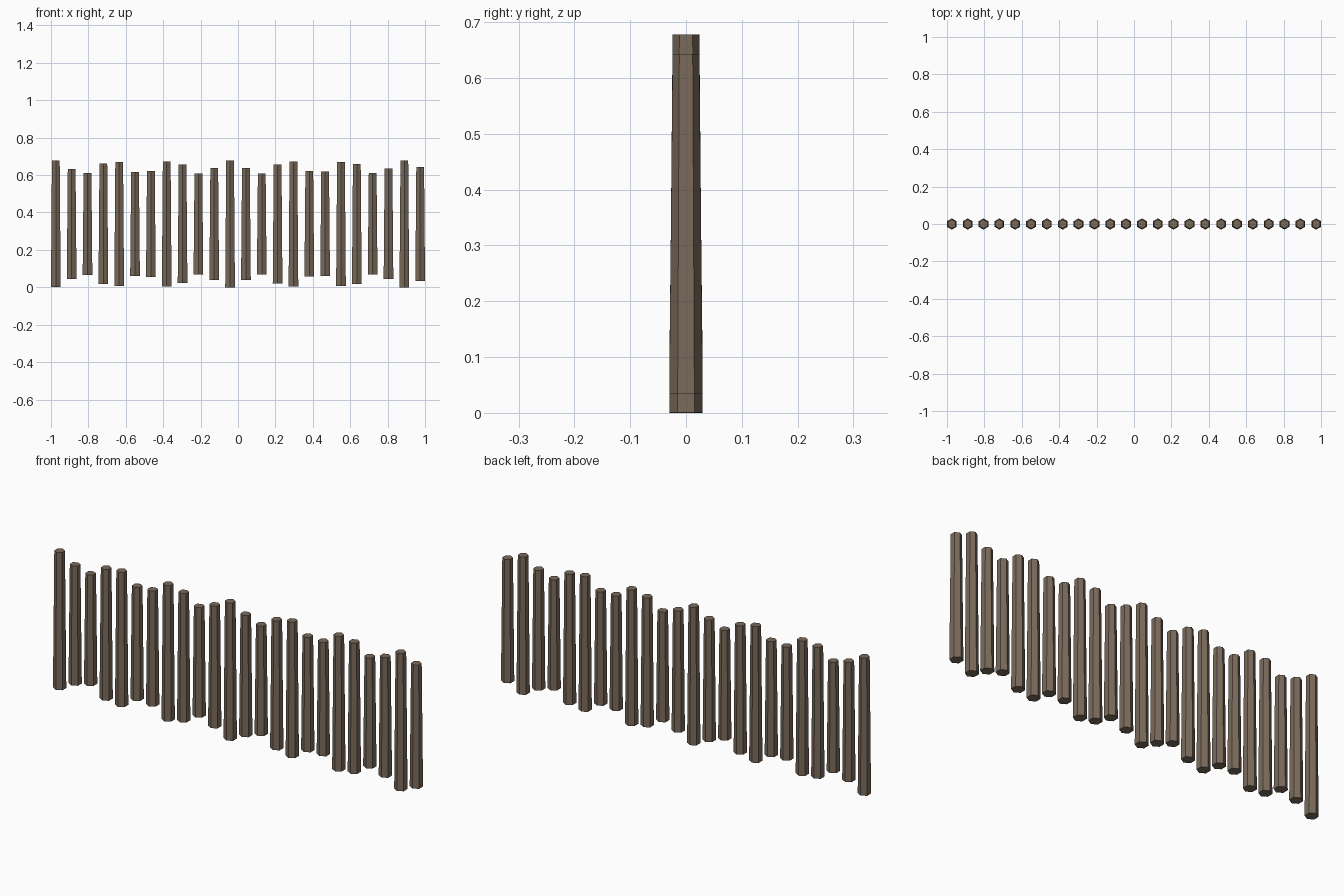
import bpy, math

if "Cube" in bpy.data.objects:
    bpy.data.objects.remove(bpy.data.objects["Cube"], do_unlink=True)

# Weathered wood colour
wood = bpy.data.materials.new("weathered_wood")
wood.use_nodes = True
colour = (0.195, 0.146, 0.105, 1)
wood.diffuse_color = colour
wood.node_tree.nodes["Principled BSDF"].inputs["Base Color"].default_value = colour

COUNT = 24
BASE_RADIUS, TOP_RADIUS = 0.03, 0.024
MID_HEIGHT, HALF_LENGTH, WAVE = 0.339, 0.304, 0.035
END_X = 1 - BASE_RADIUS * math.cos(math.pi / 6)


def add_post(index):
    """Tapered six-sided post whose length follows a wave along the row."""
    x = END_X * (1 - 2 * index / (COUNT - 1))
    half = HALF_LENGTH + WAVE * math.sin(1.7 * index)
    bpy.ops.mesh.primitive_cone_add(
        vertices=6, radius1=BASE_RADIUS, radius2=TOP_RADIUS,
        depth=2 * half, location=(x, 0, MID_HEIGHT))
    post = bpy.context.object
    post.name = f"fence_post_{index + 1}"
    post.data.materials.append(wood)


# Row of posts, from the left end to the right end
for i in range(COUNT):
    add_post(i)
